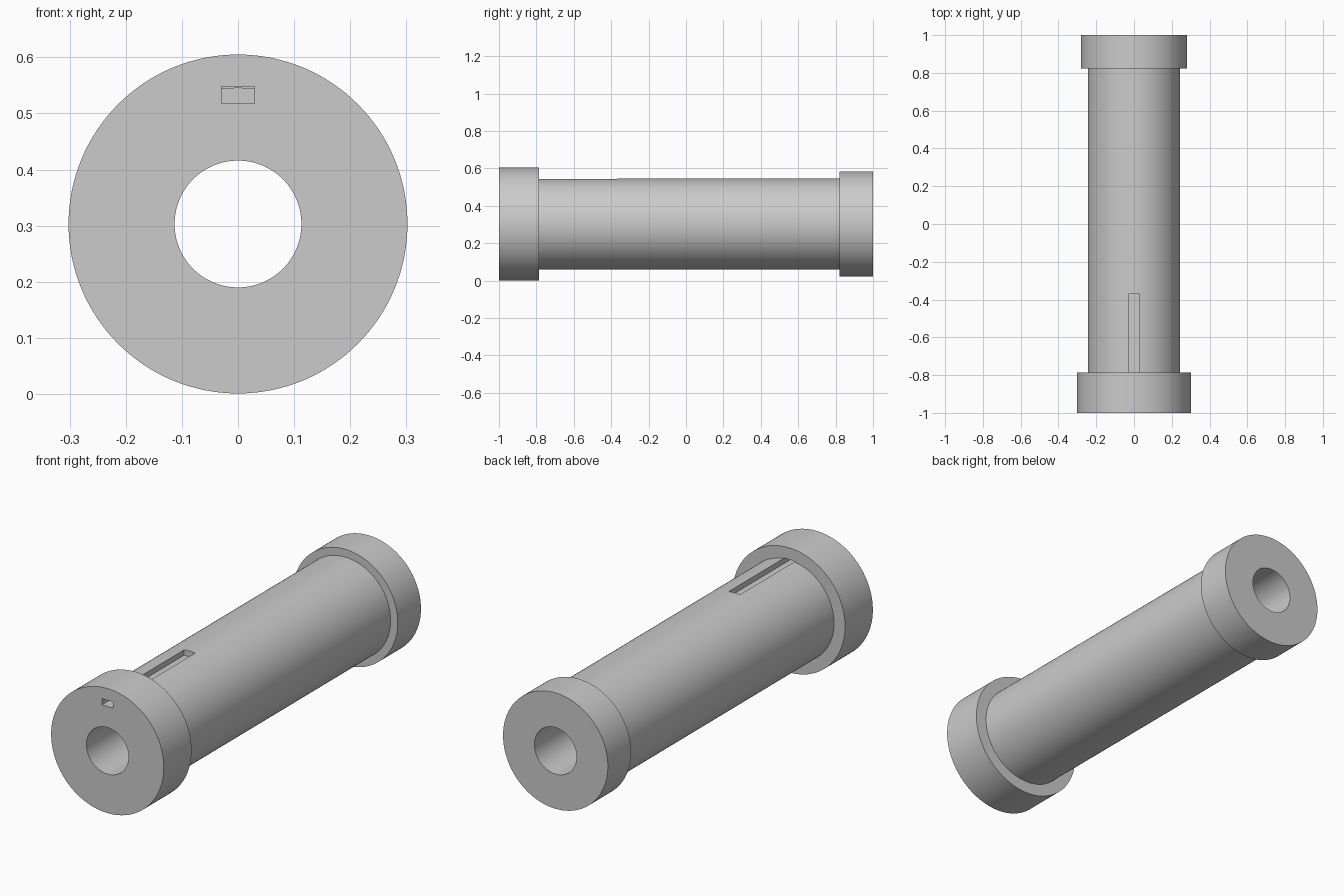
import bpy, math

if "Cube" in bpy.data.objects:
    bpy.data.objects.remove(bpy.data.objects["Cube"])

AXIS_Z = 0.303
SEGMENTS = 128


def lathe_y(name, profile):
    """Closed (radius, y) profile revolved around the lengthwise axis."""
    n = len(profile)
    verts, faces = [], []
    for s in range(SEGMENTS):
        a = 2 * math.pi * s / SEGMENTS
        verts += [(r * math.sin(a), y, AXIS_Z + r * math.cos(a)) for r, y in profile]
    for s in range(SEGMENTS):
        t = (s + 1) % SEGMENTS
        for i in range(n):
            j = (i + 1) % n
            faces.append((s * n + i, s * n + j, t * n + j, t * n + i))
    mesh = bpy.data.meshes.new(name)
    mesh.from_pydata(verts, [], faces)
    obj = bpy.data.objects.new(name, mesh)
    bpy.context.collection.objects.link(obj)
    # consistent outward normals
    bpy.context.view_layer.objects.active = obj
    obj.select_set(True)
    bpy.ops.object.mode_set(mode='EDIT')
    bpy.ops.mesh.select_all(action='SELECT')
    bpy.ops.mesh.normals_make_consistent(inside=False)
    bpy.ops.object.mode_set(mode='OBJECT')
    return obj


# Flanged sleeve: wide front collar, barrel, narrower rear collar, straight bore
sleeve = lathe_y("flanged_sleeve", [
    (0.113, -1.0), (0.302, -1.0), (0.302, -0.787), (0.243, -0.787),
    (0.243, 0.822), (0.281, 0.822), (0.281, 1.0), (0.113, 1.0)])

# Keyway running through the front collar and along the top of the barrel
y0, y1, z0, z1 = -1.05, -0.37, 0.518, 0.548
bpy.ops.mesh.primitive_cube_add(size=1, location=(0, (y0 + y1) / 2, (z0 + z1) / 2))
cutter = bpy.context.object
cutter.name = "keyway_cutter"
cutter.scale = (0.059, y1 - y0, z1 - z0)
cutter.hide_render = True

cut = sleeve.modifiers.new("keyway", 'BOOLEAN')
cut.operation = 'DIFFERENCE'
cut.solver = 'EXACT'
cut.object = cutter

bpy.ops.object.select_all(action='DESELECT')
sleeve.select_set(True)
bpy.context.view_layer.objects.active = sleeve
bpy.ops.object.modifier_apply(modifier=cut.name)
bpy.data.objects.remove(cutter)
bpy.ops.object.shade_smooth_by_angle(angle=math.radians(30))
